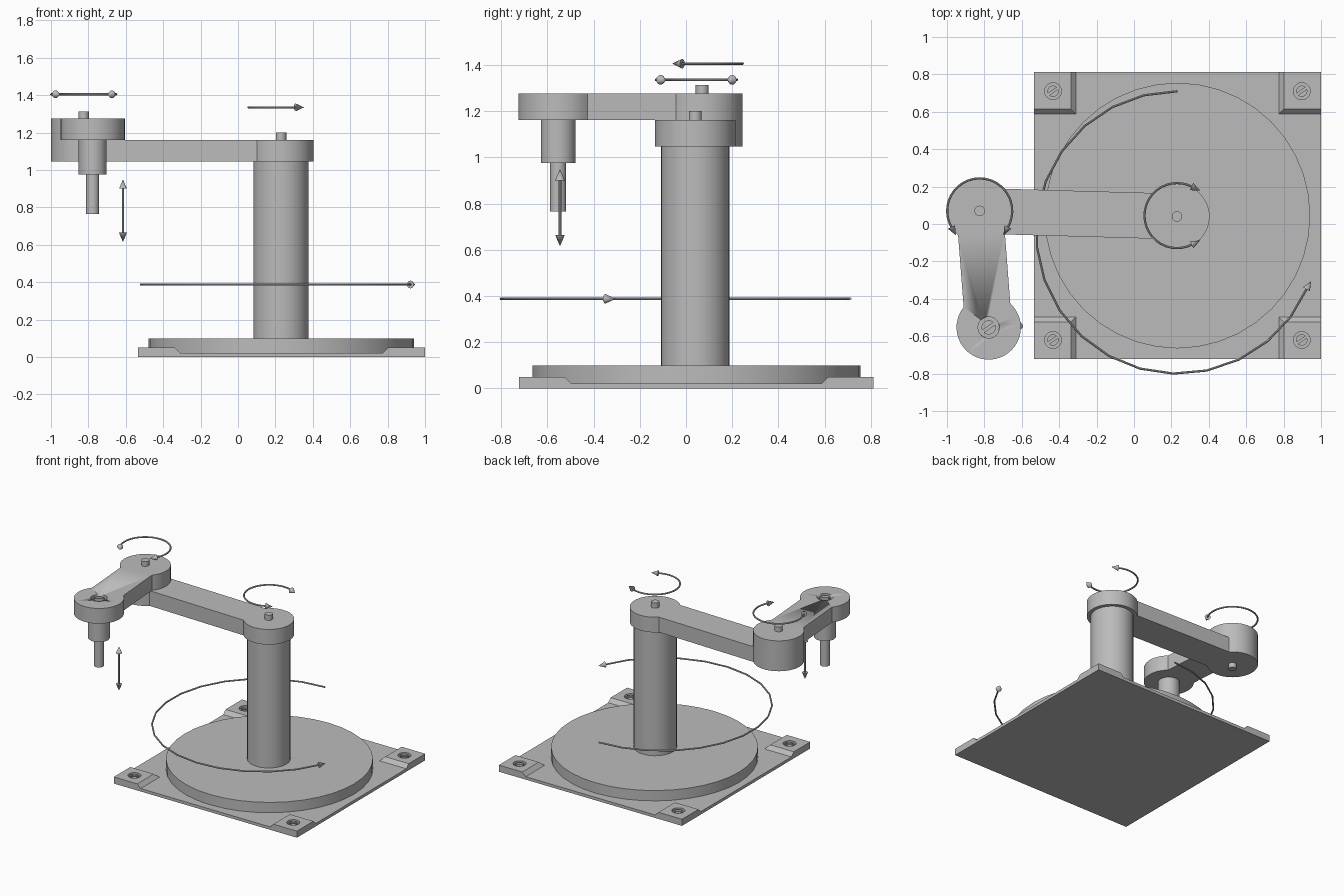
import bpy, bmesh, math
from mathutils import Vector

if "Cube" in bpy.data.objects:
    bpy.data.objects.remove(bpy.data.objects["Cube"])

grey = bpy.data.materials.new("machine grey")
grey.diffuse_color = (0.50, 0.50, 0.50, 1)
grey.use_nodes = True
grey.node_tree.nodes["Principled BSDF"].inputs["Base Color"].default_value = grey.diffuse_color

BASE = (0.232, 0.045)      # turntable and column axis
SHOULDER = (0.23, 0.04)
ELBOW = (-0.825, 0.07)
TIP = (-0.777, -0.553)


def finish(name, bm, smooth=True):
    bmesh.ops.recalc_face_normals(bm, faces=bm.faces)
    me = bpy.data.meshes.new(name)
    bm.to_mesh(me)
    bm.free()
    me.materials.append(grey)
    ob = bpy.data.objects.new(name, me)
    bpy.context.collection.objects.link(ob)
    if smooth:
        bpy.ops.object.select_all(action='DESELECT')
        bpy.context.view_layer.objects.active = ob
        ob.select_set(True)
        bpy.ops.object.shade_smooth_by_angle(angle=math.radians(30))
    return ob


def extrude(bm, outline, z0, z1):
    """Closed prism from a 2D outline."""
    face = bm.faces.new([bm.verts.new((x, y, z0)) for x, y in outline])
    top = bmesh.ops.extrude_face_region(bm, geom=[face], use_keep_orig=True)["geom"]
    for v in top:
        if isinstance(v, bmesh.types.BMVert):
            v.co.z = z1


def arc(c, r, a0, a1, n):
    return [(c[0] + r * math.cos(a0 + (a1 - a0) * i / n),
             c[1] + r * math.sin(a0 + (a1 - a0) * i / n)) for i in range(n + 1)]


def cylinder(name, c, r, z0, z1, n=32):
    bm = bmesh.new()
    extrude(bm, arc(c, r, 0, math.tau, n)[:-1], z0, z1)
    return finish(name, bm)


def arm(name, a, b, ra, rb, half, z0, z1):
    """Two round hubs joined by a straight bar."""
    d = math.atan2(b[1] - a[1], b[0] - a[0])
    ta, tb = math.asin(half / ra), math.asin(half / rb)
    outline = arc(a, ra, d + ta, d + math.tau - ta, 32)
    outline += arc(b, rb, d - math.pi + tb, d + math.pi - tb, 32)
    bm = bmesh.new()
    extrude(bm, outline, z0, z1)
    return finish(name, bm)


def cut_hole(ob, c, r, z0, z1):
    cutter = cylinder("hole_cutter", c, r, z0, z1, 24)
    cutter.hide_render = True
    cutter.hide_viewport = True
    mod = ob.modifiers.new("hole", 'BOOLEAN')
    mod.object = cutter
    mod.operation = 'DIFFERENCE'
    mod.solver = 'EXACT'


def slotted_head(name, c, r, z0, z1, turn):
    """Screw head made of two half discs with a slot between them."""
    gap = math.asin(0.2)
    bm = bmesh.new()
    for s in (0, math.pi):
        extrude(bm, arc(c, r, turn + s + gap, turn + s + math.pi - gap, 12), z0, z1)
    return finish(name, bm)


def cone(bm, tip, direction, r=0.021, length=0.05):
    d = Vector(direction).normalized()
    rot = d.to_track_quat('Z', 'Y').to_matrix().to_4x4()
    rot.translation = Vector(tip) - d * length / 2
    bmesh.ops.create_cone(bm, cap_ends=True, segments=12, radius1=r, radius2=0,
                          depth=length, matrix=rot)


def arrow(name, pts, both):
    """Thin rod along points with cone heads on the ends."""
    pts = [Vector(p) for p in pts]
    bm = bmesh.new()
    rings = []
    for i, p in enumerate(pts):
        t = (pts[min(i + 1, len(pts) - 1)] - pts[max(i - 1, 0)]).normalized()
        up = Vector((0, 0, 1)) if abs(t.z) < 0.9 else Vector((1, 0, 0))
        side = t.cross(up).normalized()
        up = side.cross(t)
        rings.append([bm.verts.new(p + 0.006 * (side * math.cos(k * math.tau / 8)
                                                + up * math.sin(k * math.tau / 8)))
                      for k in range(8)])
    for a, b in zip(rings, rings[1:]):
        for k in range(8):
            bm.faces.new((a[k], a[(k + 1) % 8], b[(k + 1) % 8], b[k]))
    bm.faces.new(rings[0])
    bm.faces.new(rings[-1])
    d = (pts[-1] - pts[-2]).normalized()
    cone(bm, pts[-1] + d * 0.04, d)
    if both:
        d = (pts[0] - pts[1]).normalized()
        cone(bm, pts[0] + d * 0.04, d)
    return finish(name, bm)


def arc_arrow(name, c, r, z, a0, a1, n, both):
    pts = arc(c, r, math.radians(a0), math.radians(a1), n)
    return arrow(name, [(x, y, z) for x, y in pts], both)


# base plate
H = 0.767
bm = bmesh.new()
extrude(bm, [(BASE[0] + sx * H, BASE[1] + sy * H)
             for sx, sy in ((-1, -1), (1, -1), (1, 1), (-1, 1))], 0, 0.022)
finish("base_plate", bm, False)

# raised corner pads with bevelled inner sides and recessed screws
for sx in (-1, 1):
    for sy in (-1, 1):
        bm = bmesh.new()
        extrude(bm, [(BASE[0] + sx * x, BASE[1] + sy * y)
                     for x, y in ((H, H), (H, 0.542), (0.542, 0.542), (0.542, H))], 0.022, 0.05)
        for v in bm.verts:
            if v.co.z > 0.04:
                for k, s in ((0, sx), (1, sy)):
                    if abs(v.co[k] - BASE[k]) < 0.6:
                        v.co[k] += s * 0.028
        pad = finish("corner_pad", bm, False)
        c = (BASE[0] + sx * 0.665, BASE[1] + sy * 0.665)
        cut_hole(pad, c, 0.045, 0.03, 0.07)
        slotted_head("corner_screw", c, 0.03, 0.03, 0.045, 0.6)

# turntable and column
cylinder("turntable", BASE, 0.71, 0.022, 0.1, 40)
cylinder("column", SHOULDER, 0.148, 0.1, 1.046)

# arms and their pivot pins
arm("lower_arm", SHOULDER, ELBOW, 0.174, 0.175, 0.122, 1.046, 1.161)
upper = arm("upper_arm", ELBOW, TIP, 0.175, 0.172, 0.125, 1.161, 1.276)
cylinder("shoulder_pin", SHOULDER, 0.028, 1.161, 1.2, 20)
cylinder("elbow_pin_top", ELBOW, 0.028, 1.276, 1.312, 20)
cylinder("elbow_pin_bottom", ELBOW, 0.028, 1.01, 1.046, 20)

# tool spindle
cut_hole(upper, TIP, 0.057, 1.245, 1.3)
slotted_head("spindle_cap", TIP, 0.038, 1.245, 1.27, 0.6)
cylinder("spindle_housing", TIP, 0.075, 0.976, 1.161)
cylinder("spindle_shaft", TIP, 0.035, 0.765, 0.976, 24)

# motion arrows
arc_arrow("turntable_arrow", (0.232, -0.045), 0.755, 0.388, 90, 337, 18, False)
arc_arrow("shoulder_arrow", (0.23, 0.045), 0.174, 1.335, 60, 300, 24, True)
arc_arrow("elbow_arrow", ELBOW, 0.174, 1.405, -33, 213, 24, True)
arrow("lift_arrow", [(-0.615, -0.545, 0.655), (-0.615, -0.545, 0.91)], True)
